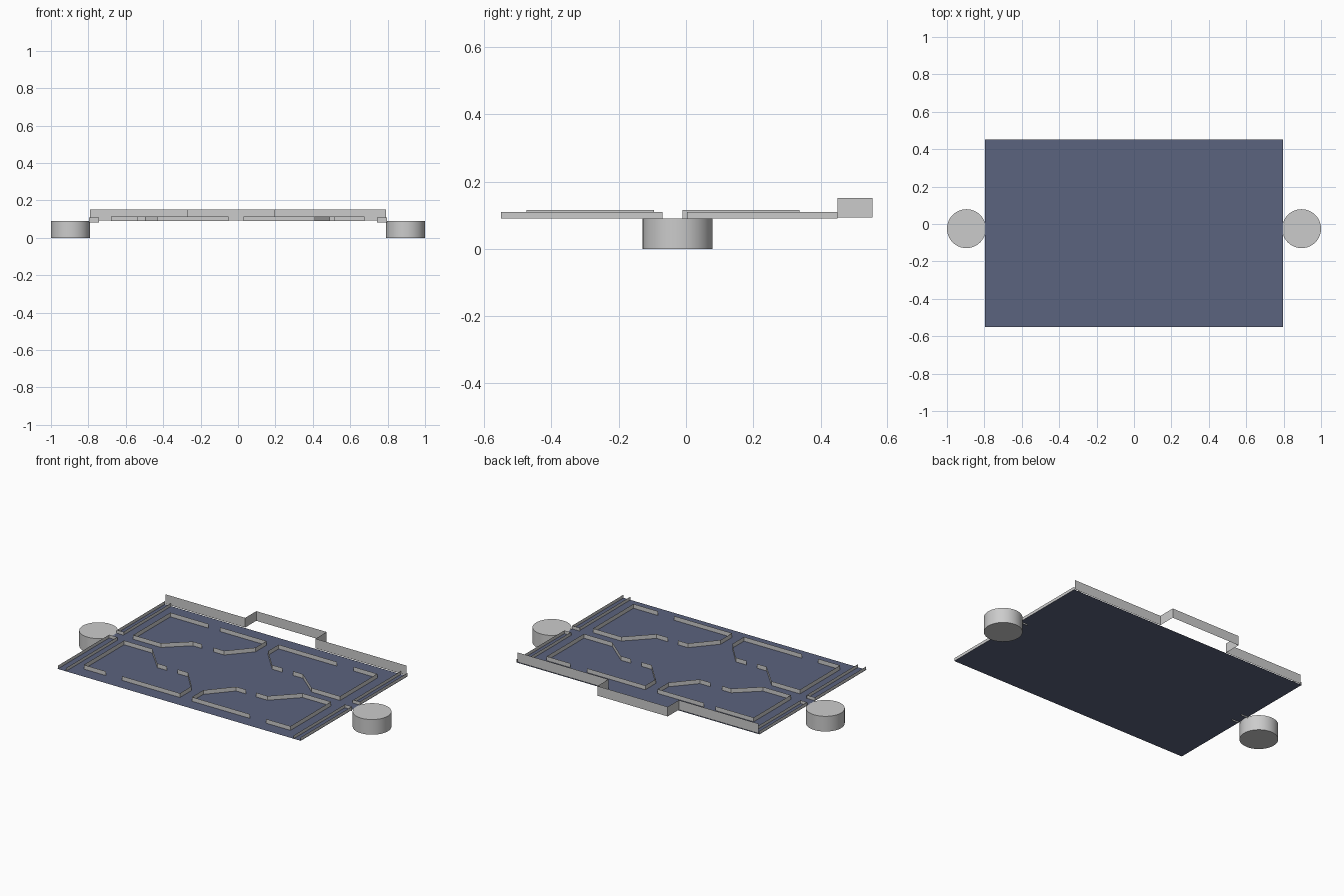
import bpy, bmesh

if "Cube" in bpy.data.objects:
    bpy.data.objects.remove(bpy.data.objects["Cube"])

FLOOR = 0.09


def wall(name, paths, z0, z1):
    """Upright sheet walls following one or more open plan paths."""
    bm = bmesh.new()
    for path in paths:
        low = [bm.verts.new((x, y, z0)) for x, y in path]
        top = [bm.verts.new((x, y, z1)) for x, y in path]
        for i in range(len(path) - 1):
            bm.faces.new((low[i], low[i + 1], top[i + 1], top[i]))
    mesh = bpy.data.meshes.new(name)
    bm.to_mesh(mesh)
    bm.free()
    obj = bpy.data.objects.new(name, mesh)
    bpy.context.collection.objects.link(obj)
    return obj


# Floor sheet
bpy.ops.mesh.primitive_plane_add(size=1, location=(0, -0.05, FLOOR))
floor = bpy.context.object
floor.name = "floor"
floor.scale = (1.594, 1.002, 1)
blue = bpy.data.materials.new("floor_blue")
blue.diffuse_color = (0.105, 0.125, 0.21, 1)
blue.use_nodes = True
blue.node_tree.nodes["Principled BSDF"].inputs["Base Color"].default_value = blue.diffuse_color
floor.data.materials.append(blue)

# Back wall with its rectangular recess
wall("back_wall", [[(-0.79, 0.45), (-0.268, 0.45), (-0.268, 0.554),
                    (0.193, 0.554), (0.193, 0.45), (0.79, 0.45)]], 0.094, 0.151)

# Corner rooms: outer corner, doorway gap, diagonal walls towards the middle
# each row: outer x, centre x, outer y, inner y, middle y, gap start/end, diagonal points
rooms = {
    "back_left_room": (-0.68, -0.05, 0.338, -0.01, 0.106, -0.43, -0.355, -0.498, -0.37, -0.31, -0.235, -0.165, 0.236),
    "back_right_room": (0.676, 0.03, 0.338, -0.01, 0.106, 0.52, 0.412, 0.49, 0.352, 0.285, 0.218, 0.15, 0.24),
    "front_left_room": (-0.68, -0.05, -0.472, -0.095, -0.231, -0.535, -0.43, -0.495, -0.367, -0.305, -0.235, -0.165, -0.362),
    "front_right_room": (0.676, 0.03, -0.474, -0.095, -0.231, 0.515, 0.412, 0.49, 0.355, 0.28, 0.215, 0.15, -0.368),
}
for name, (xo, xc, yo, yi, ym, g0, g1, a, b, c, d, e, yd) in rooms.items():
    wall(name + "_walls", [
        [(g0, yo), (xo, yo), (xo, yi), (a, yi), (b, ym), (c, ym)],
        [(d, ym), (e, ym), (xc, yd), (xc, yo), (g1, yo)],
    ], FLOOR, 0.115)

for side, s in (("left", -1), ("right", 1)):
    front_in = 0.742 if s < 0 else 0.75
    # Double side rails
    wall(side + "_rails", [
        [(s * 0.795, 0.45), (s * 0.795, 0.003)],
        [(s * 0.753, 0.45), (s * 0.753, 0.003)],
        [(s * 0.795, -0.55), (s * 0.795, -0.07)],
        [(s * front_in, -0.55), (s * front_in, -0.07)],
    ], FLOOR, 0.109)
    # Short cross walls flanking the entrance
    wall(side + "_entrance_walls", [
        [(s * 0.797, 0.003), (s * 0.748, 0.003)],
        [(s * 0.797, -0.07), (s * 0.744, -0.07)],
    ], 0.082, 0.109)
    # Round landing drum
    bpy.ops.mesh.primitive_cylinder_add(vertices=48, radius=0.104, depth=FLOOR,
                                        location=(s * 0.896, -0.025, FLOOR / 2))
    bpy.context.object.name = side + "_drum"
    bpy.ops.object.shade_smooth_by_angle()
